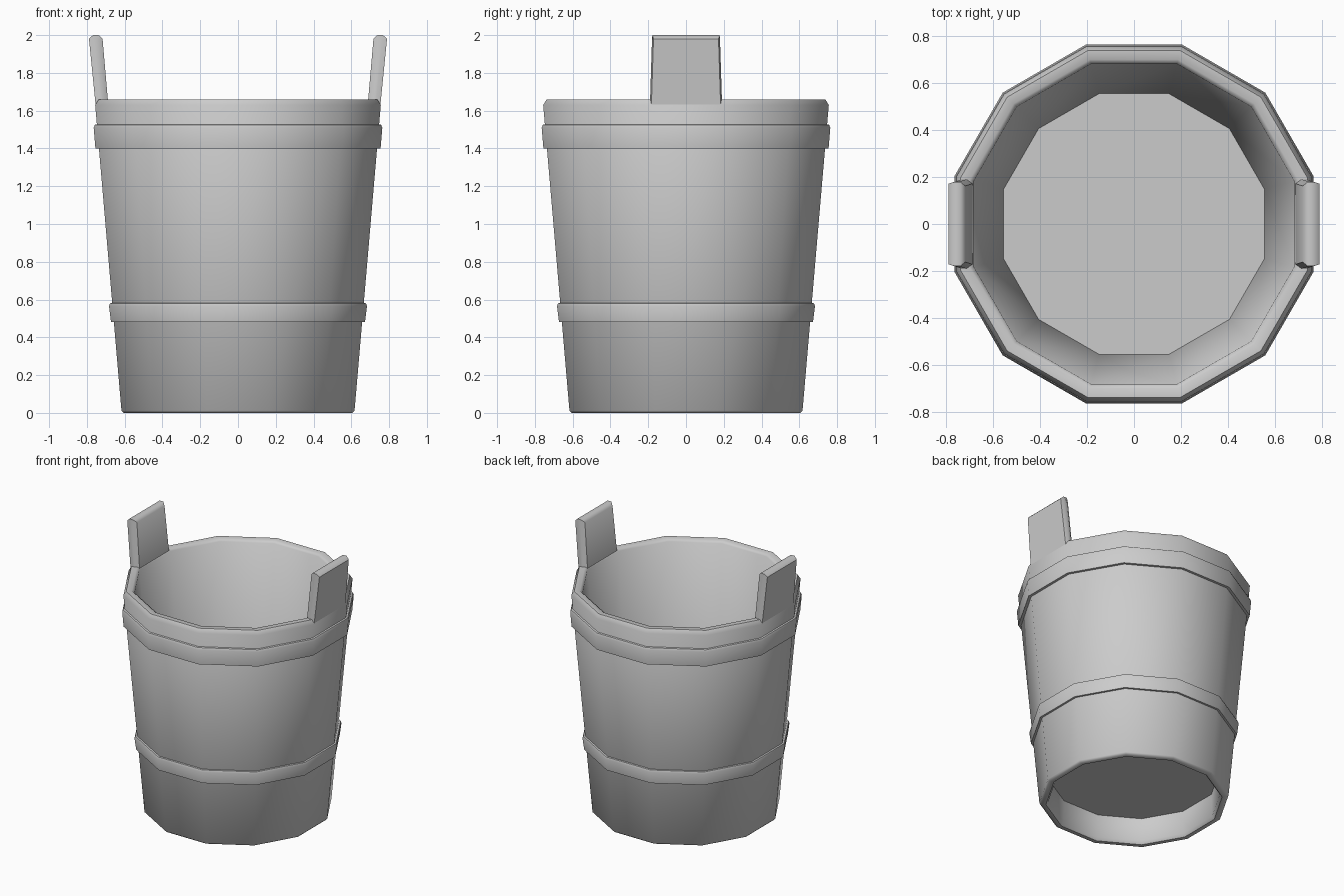
import bpy, bmesh, math

if "Cube" in bpy.data.objects:
    bpy.data.objects.remove(bpy.data.objects["Cube"])

SIDES = 12
T = math.tan(math.pi / SIDES)


def finish(name, bm, angle=50):
    bmesh.ops.recalc_face_normals(bm, faces=bm.faces)
    me = bpy.data.meshes.new(name)
    bm.to_mesh(me)
    bm.free()
    ob = bpy.data.objects.new(name, me)
    bpy.context.collection.objects.link(ob)
    bpy.ops.object.select_all(action='DESELECT')
    ob.select_set(True)
    bpy.context.view_layer.objects.active = ob
    bpy.ops.object.shade_smooth_by_angle(angle=math.radians(angle))
    return ob


def lathe(name, profile, closed=True):
    """Spin a (flat-side distance, z) profile into a 12-sided ring."""
    bm = bmesh.new()
    rings = []
    for a, z in profile:
        r = a / math.cos(math.pi / SIDES)
        rings.append([bm.verts.new((r * math.cos(2 * math.pi * (k + .5) / SIDES),
                                    r * math.sin(2 * math.pi * (k + .5) / SIDES), z))
                      for k in range(SIDES)])
    n = len(rings)
    for i in range(n if closed else n - 1):
        lo, hi = rings[i], rings[(i + 1) % n]
        for k in range(SIDES):
            m = (k + 1) % SIDES
            bm.faces.new((lo[k], lo[m], hi[m], hi[k]))
    return finish(name, bm)


# Tapered wall with chamfered top and bottom rims
lathe("bucket_wall", [(0.605, 0), (0.617, 0.012), (0.756, 1.63), (0.738, 1.66),
                      (0.70, 1.66), (0.682, 1.645), (0.555, 0.19), (0.56, 0.02),
                      (0.575, 0)])

# Floor set up inside the wall
bm = bmesh.new()
r = 0.56 / math.cos(math.pi / SIDES)
bm.faces.new([bm.verts.new((r * math.cos(2 * math.pi * (k + .5) / SIDES),
                            r * math.sin(2 * math.pi * (k + .5) / SIDES), 0.19))
              for k in range(SIDES)])
finish("bucket_floor", bm)

# Hoops around the wall
lathe("lower_hoop", [(0.65, 0.48), (0.672, 0.48), (0.683, 0.565), (0.678, 0.58), (0.66, 0.582)], False)
lathe("upper_hoop", [(0.73, 1.40), (0.755, 1.40), (0.764, 1.51), (0.758, 1.525), (0.74, 1.53)], False)

# Two raised staves with rounded tops: (x outer, crest, inner, half width, z)
for side, name in ((1, "right_ear"), (-1, "left_ear")):
    bm = bmesh.new()
    loops = []
    for xo, xi, w, z in ((0.751, 0.684, 0.192, 1.60), (0.789, 0.717, 0.18, 1.98)):
        mid = (xo + xi) / 2
        pts = [(xo, -w + .008), (xo, w - .008), (mid + .01, w), (mid - .01, w),
               (xi, w - .018), (xi, -w + .018), (mid - .01, -w), (mid + .01, -w)]
        loops.append([bm.verts.new((side * x, y, z)) for x, y in pts])
    # crest of the rounded top
    xs = (0.768, 0.738)
    o1, o2, i2, i1 = [bm.verts.new((side * x, y, 2.0)) for x, y in
                      ((xs[0], -.178), (xs[0], .178), (xs[1], .178), (xs[1], -.178))]
    lo, hi = loops
    for k in range(8):
        m = (k + 1) % 8
        bm.faces.new((lo[k], lo[m], hi[m], hi[k]))
    bm.faces.new((hi[0], hi[1], o2, o1))
    bm.faces.new((hi[4], hi[5], i1, i2))
    bm.faces.new((hi[1], hi[2], hi[3], hi[4], i2, o2))
    bm.faces.new((hi[5], hi[6], hi[7], hi[0], o1, i1))
    bm.faces.new((o1, o2, i2, i1))
    bm.faces.new(lo)
    finish(name, bm)
